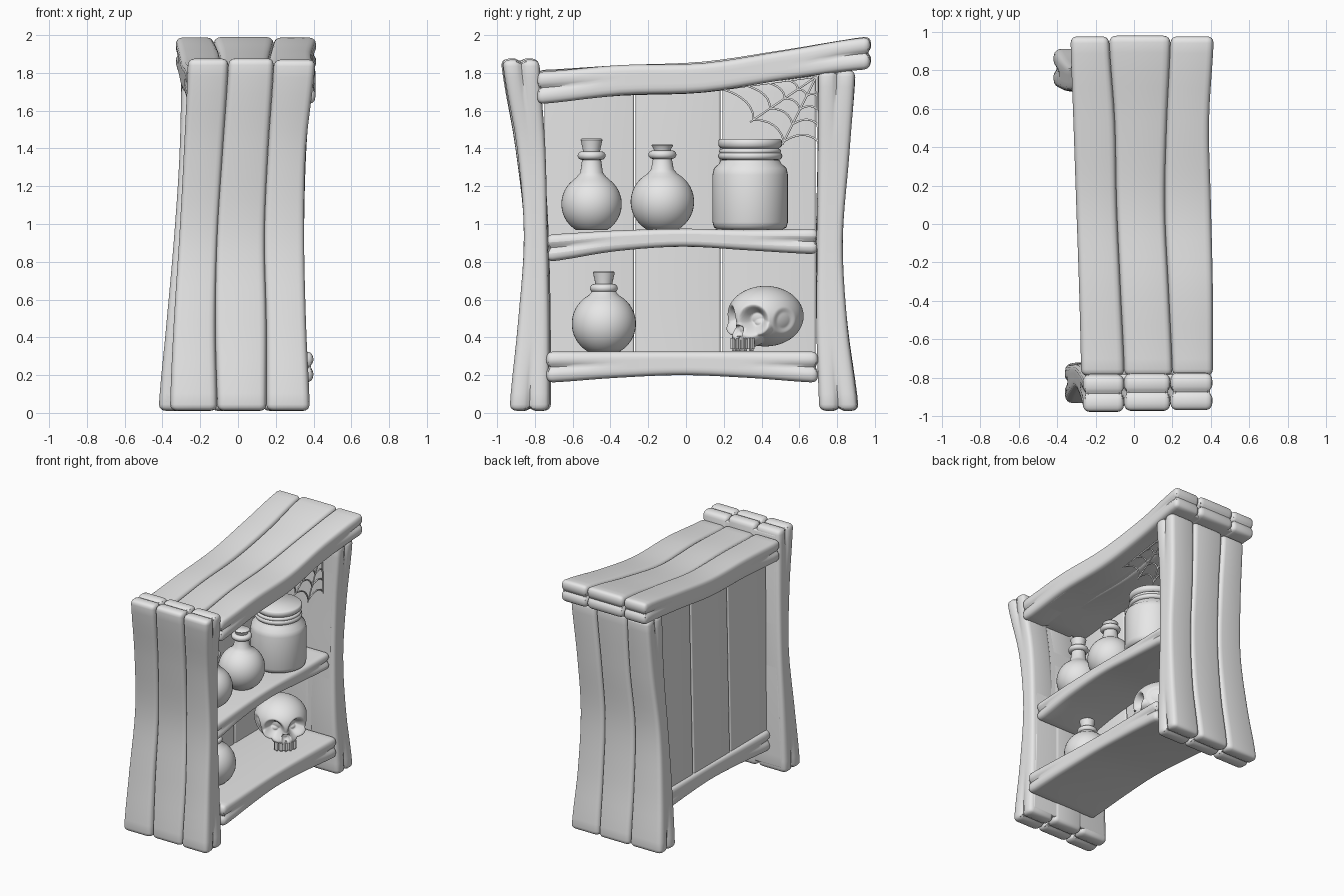
import bpy, bmesh, math, random
from mathutils import Vector

random.seed(4)
if "Cube" in bpy.data.objects:
    bpy.data.objects.remove(bpy.data.objects["Cube"])

grey = bpy.data.materials.new("plain_grey")
grey.use_nodes = True
grey.diffuse_color = (0.8, 0.8, 0.8, 1)
grey.node_tree.nodes["Principled BSDF"].inputs["Base Color"].default_value = (0.8, 0.8, 0.8, 1)


def finish(name, bm, angle=50):
    bmesh.ops.recalc_face_normals(bm, faces=bm.faces[:])
    mesh = bpy.data.meshes.new(name)
    bm.to_mesh(mesh)
    bm.free()
    mesh.materials.append(grey)
    mesh.shade_smooth()
    mesh.set_sharp_from_angle(angle=math.radians(angle))
    ob = bpy.data.objects.new(name, mesh)
    bpy.context.collection.objects.link(ob)
    return ob


def along(vals, f):
    """Smooth value at fraction f through evenly spaced values."""
    n = len(vals) - 1
    x = min(max(f, 0), 1) * n
    i = min(int(x), n - 1)
    t = x - i
    p0, p1, p2, p3 = (vals[min(max(i + k, 0), n)] for k in (-1, 0, 1, 2))
    return p1 + 0.5 * t * (p2 - p0 + t * (2*p0 - 5*p1 + 4*p2 - p3 + t * (3*(p1 - p2) + p3 - p0)))


def plank(name, axes, ends, w0, w1, t0, t1, r=0.035, groove=0.022):
    """Rounded board warped between edge curves; axes = length, width, thickness."""
    mean = lambda a: sum(a) / len(a)
    half = [(ends[1] - ends[0]) / 2, (mean(w1) - mean(w0)) / 2, (mean(t1) - mean(t0)) / 2]
    bm = bmesh.new()
    bmesh.ops.create_cube(bm, size=2)
    for v in bm.verts:
        v.co = Vector(c * h for c, h in zip(v.co, half))
    # cut lines for the rounded rim, the split ends and the bending
    for axis, h in enumerate(half):
        cuts = {s * (h - r * k) for s in (-1, 1) for k in (0.15, 0.5, 1)}
        if axis == 0:
            cuts |= {h * k / 10 for k in range(-9, 10)}
        elif axis == 2 and groove:
            cuts |= {-0.024, -0.012, 0, 0.012, 0.024}
        else:
            cuts.add(0)
        normal = Vector((axis == 0, axis == 1, axis == 2))
        for c in cuts:
            bmesh.ops.bisect_plane(bm, geom=bm.verts[:] + bm.edges[:] + bm.faces[:],
                                   plane_co=normal * c, plane_no=normal)
    for v in bm.verts:
        p = v.co.copy()
        q = Vector(min(max(c, r - h), h - r) for c, h in zip(p, half))
        d = p - q
        n = q + d.normalized() * r if d.length > 1e-6 else p
        # worn split in the middle of the thickness, fading away from the ends
        g = groove * math.exp(-(p.z / 0.014) ** 2)
        fade = max(0, 1 - (half[0] - abs(p.x)) / 0.35)
        if half[0] - abs(p.x) < 1e-4:
            n.x -= math.copysign(g * 0.7, p.x)
        if half[1] - abs(p.y) < 1e-4:
            n.y -= math.copysign(g * fade, p.y)
        f = (n.x / half[0] + 1) / 2
        a, b, c, e = (along(k, f) for k in (w0, w1, t0, t1))
        pos = {axes[0]: ends[0] + f * (ends[1] - ends[0]),
               axes[1]: a + (b - a) * (n.y / half[1] + 1) / 2,
               axes[2]: c + (e - c) * (n.z / half[2] + 1) / 2}
        v.co = Vector((pos["x"], pos["y"], pos["z"]))
    return finish(name, bm)


def plank_row(name, axes, ends, edges, t0, t1, inner):
    """Three uneven boards side by side, lined flat on the inner side."""
    for i in range(3):
        j = [random.uniform(-0.006, 0.006) for _ in t0]
        plank(f"{name}_board_{i + 1}", axes, (ends[0], ends[1] - random.uniform(0, 0.012)),
              edges[i], edges[i + 1],
              [a + b for a, b in zip(t0, j)], [a + b for a, b in zip(t1, j)])
    face, sign = (t1, -1) if inner == "high" else (t0, 1)
    sides = sorted([[t + sign * k for t in face] for k in (0.002, 0.05)])
    plank(name + "_lining", axes, (ends[0] + 0.04, ends[1] - 0.04),
          [a + 0.03 for a in edges[0]], [a - 0.03 for a in edges[3]],
          sides[0], sides[1], r=0.012, groove=0)


# side walls
plank_row("front_wall", "zxy", (0.01, 1.88),
          [[-.36, -.34, -.31, -.285, -.265], [-.11, -.12, -.11, -.08, -.05],
           [.15, .15, .14, .16, .19], [.38, .36, .35, .36, .41]],
          [-.93, -.885, -.855, -.9, -.975], [-.72, -.72, -.73, -.75, -.78], "high")
plank_row("rear_wall", "zxy", (0.01, 1.82),
          [[-.42, -.38, -.34, -.31, -.3], [-.14, -.13, -.12, -.1, -.1],
           [.13, .14, .14, .15, .17], [.38, .36, .35, .36, .39]],
          [.705, .695, .69, .695, .7], [.91, .86, .825, .86, .895], "low")
# sloping roof
plank_row("roof", "yxz", (-0.79, 0.98),
          [[-.275, -.285, -.3, -.315, -.33], [-.05, -.07, -.09, -.1, -.13],
           [.2, .18, .16, .17, .19], [.41, .41, .4, .39, .415]],
          [1.64, 1.68, 1.7, 1.765, 1.82], [1.81, 1.84, 1.855, 1.92, 1.99], "low")
# shelves
plank("middle_shelf", "yxz", (-0.74, 0.7), [-.17] * 3, [.32, .31, .32],
      [.8, .855, .88, .86, .84], [.945, .965, .975, .97, .975])
plank("bottom_shelf", "yxz", (-0.74, 0.7), [-.23, -.22, -.23], [.4, .37, .38],
      [.16, .185, .2, .185, .16], [.325] * 5)
# back panel
for i, (a, b) in enumerate([(-.75, -.275), (-.267, .182), (.192, .686)]):
    plank(f"back_panel_{i + 1}", "zyx", (0.2, 1.78), [a, a], [b, b],
          [-.2, -.185, -.17], [-.16, -.145, -.13], r=0.012, groove=0)


def lathe(name, profile, at, steps=40):
    bm = bmesh.new()
    rings = [[bm.verts.new((at[0] + r * math.cos(k * math.tau / steps),
                            at[1] + r * math.sin(k * math.tau / steps), at[2] + z))
              for k in range(steps)] for r, z in profile]
    for lo, hi in zip(rings, rings[1:]):
        for k in range(steps):
            m = (k + 1) % steps
            bm.faces.new((lo[k], lo[m], hi[m], hi[k]))
    bm.faces.new(rings[0])
    bm.faces.new(rings[-1])
    return finish(name, bm)


def ring(r, z, rad, n=8):
    return [(r + rad * math.cos(a), z + rad * math.sin(a))
            for a in (math.pi * (k / n - 0.5) for k in range(n + 1))]


def bottle(name, at, r, neck, top):
    ball = [(r * math.cos(a), r * (0.866 + math.sin(a)))
            for a in (math.radians(d) for d in range(-60, 56, 8))]
    shoulder = ball[-1][1]
    lathe(name, ball + [(0.078, shoulder + 0.018), (0.06, shoulder + 0.04),
                        (0.05, neck - 0.02)]
          + ring(0.052, neck, 0.022) + [(0.05, neck + 0.022)], at)
    lathe(name + "_cork", [(0.042, neck), (0.046, neck + 0.03), (0.058, top - 0.006),
                           (0.052, top)], at)


bottle("tall_bottle", (0.11, -0.5, 0.967), 0.16, 0.395, 0.485)
bottle("round_bottle", (0.12, -0.125, 0.972), 0.168, 0.395, 0.45)
bottle("lower_bottle", (0.08, -0.435, 0.325), 0.17, 0.335, 0.425)

# jar with a lid
JAR = (0.115, 0.34, 0.97)
lathe("jar", [(0.17, 0), (0.192, 0.012), (0.2, 0.04), (0.2, 0.29), (0.192, 0.325),
              (0.165, 0.35), (0.155, 0.37)] + ring(0.15, 0.39, 0.02), JAR)
lathe("jar_lid", [(0.15, 0.4)] + ring(0.15, 0.415, 0.014) + [(0.158, 0.435), (0.168, 0.445),
                 (0.168, 0.472), (0.16, 0.48)], JAR)

# skull: cranium, jaw and cheeks merged radially, with sunken sockets
LOBES = [((0, 0, 0), (.215, .19, .16)), ((.12, 0, -.08), (.1, .1, .085)),
         ((.12, .085, -.055), (.075, .07, .05)), ((.12, -.085, -.055), (.075, .07, .05))]
DENTS = [((.17, .083, -.02), .42, .36), ((.17, -.083, -.02), .42, .36),
         ((.19, 0, -.075), .17, .18), ((.03, .15, -.02), .4, .07), ((.03, -.15, -.02), .4, .07)]


def reach(d, centre, radii):
    dv = Vector(a / r for a, r in zip(d, radii))
    cv = Vector(a / r for a, r in zip(centre, radii))
    disc = dv.dot(cv) ** 2 - dv.length_squared * (cv.length_squared - 1)
    return (dv.dot(cv) + math.sqrt(disc)) / dv.length_squared if disc > 0 else 0


bm = bmesh.new()
bmesh.ops.create_icosphere(bm, subdivisions=6, radius=1)
for v in bm.verts:
    d = v.co.normalized()
    size = max(reach(d, c, r) for c, r in LOBES)
    for where, wide, deep in DENTS:
        k = min(max((1 - d.angle(Vector(where)) / wide) * 2.2, 0), 1)
        size *= 1 - deep * k * k * (3 - 2 * k)
    v.co = d * size
skull = finish("skull", bm, 80)
# teeth
bm = bmesh.new()
for k in range(-2, 3):
    a = k * 0.36
    made = bmesh.ops.create_cube(bm, size=1)["verts"]
    for v in made:
        v.co = Vector((0.1 + 0.095 * math.cos(a) + v.co.x * 0.04,
                       0.095 * math.sin(a) + v.co.y * 0.034, -0.145 + v.co.z * 0.08))
bmesh.ops.bevel(bm, geom=bm.edges[:], offset=0.01, segments=2, affect="EDGES")
teeth = finish("skull_teeth", bm)
for ob in (skull, teeth):
    ob.location = (0.08, 0.42, 0.512)
    ob.rotation_euler.z = math.atan2(-0.7, 0.71)

# cobweb: spokes from the upper corner and sagging threads
web = bpy.data.curves.new("cobweb", "CURVE")
web.dimensions = "3D"
web.bevel_depth = 0.006
web.bevel_resolution = 1
web.materials.append(grey)


def thread(points):
    s = web.splines.new("POLY")
    s.points.add(len(points) - 1)
    for p, (y, z) in zip(s.points, points):
        p.co = (0.25, y, z, 1)


corner = Vector((0.69, 1.78))
tips = [Vector(t) for t in ((.17, 1.71), (.34, 1.54), (.51, 1.42), (.7, 1.42))]
for t in tips:
    thread([corner, t])
for f in (0.95, 0.7, 0.48, 0.28):
    for a, b in zip(tips, tips[1:]):
        p, q = corner.lerp(a, f), corner.lerp(b, f)
        m = ((p + q) / 2).lerp(corner, 0.2)
        thread([p * (1 - k) ** 2 + m * 2 * k * (1 - k) + q * k * k
                for k in (i / 6 for i in range(7))])
bpy.context.collection.objects.link(bpy.data.objects.new("cobweb", web))
